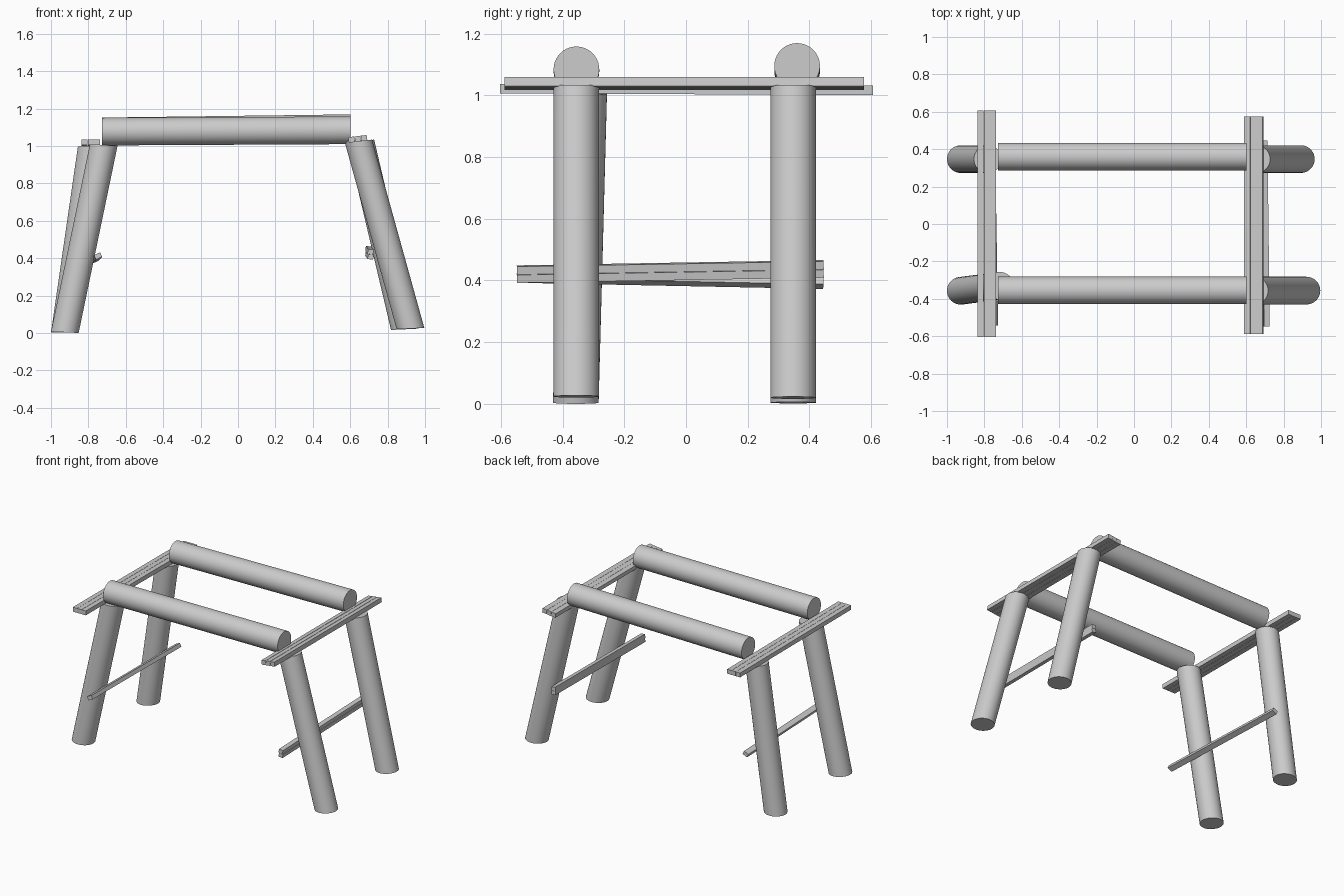
import bpy, bmesh, math
from mathutils import Matrix, Vector

if "Cube" in bpy.data.objects:
    bpy.data.objects.remove(bpy.data.objects["Cube"])

R = 0.074  # log radius


def make_object(name, bm):
    mesh = bpy.data.meshes.new(name)
    bm.to_mesh(mesh)
    bm.free()
    obj = bpy.data.objects.new(name, mesh)
    bpy.context.collection.objects.link(obj)
    return obj


def smooth_sides(obj):
    for p in obj.data.polygons:
        p.use_smooth = len(p.vertices) == 4


def leg(name, bottom, top, tilt):
    """Slanted log whose ends are cut nearly level."""
    b, t = Vector(bottom), Vector(top)
    bm = bmesh.new()
    bmesh.ops.create_cone(bm, cap_ends=True, segments=40, radius1=R, radius2=R, depth=1)
    for v in bm.verts:
        x, y, z = v.co
        v.co = b.lerp(t, z + 0.5) + Vector((x, y, x * tilt))
    smooth_sides(make_object(name, bm))


def axis_matrix(a, b, roll=0):
    """Frame whose z axis runs from a to b, centred between them."""
    a, b = Vector(a), Vector(b)
    d = (b - a).normalized()
    side = Vector((0, 0, 1)).cross(d).normalized()
    rot = Matrix((side, d.cross(side), d)).transposed().to_4x4()
    return Matrix.Translation((a + b) / 2) @ rot @ Matrix.Rotation(roll, 4, 'Z')


def beam(name, a, b):
    bm = bmesh.new()
    bmesh.ops.create_cone(bm, cap_ends=True, segments=40, radius1=R, radius2=R,
                          depth=(Vector(b) - Vector(a)).length, matrix=axis_matrix(a, b))
    smooth_sides(make_object(name, bm))


def slat(name, a, b, width=0.032, height=0.03, roll=0):
    bm = bmesh.new()
    size = Matrix.Diagonal((width, height, (Vector(b) - Vector(a)).length, 1))
    bmesh.ops.create_cube(bm, size=1, matrix=axis_matrix(a, b, roll) @ size)
    make_object(name, bm)


# Four splayed log legs
leg("front_left_leg", (-0.926, -0.357, 0.004), (-0.718, -0.33, 1.005), -0.05)
leg("back_left_leg", (-0.926, 0.347, 0.004), (-0.782, 0.347, 1.0), 0.03)
leg("front_right_leg", (0.922, -0.356, 0.024), (0.643, -0.356, 1.03), 0.05)
leg("back_right_leg", (0.892, 0.347, 0.02), (0.654, 0.347, 1.03), 0.05)

# Two long beams
beam("front_beam", (-0.727, -0.355, 1.077), (0.602, -0.355, 1.084))
beam("back_beam", (-0.727, 0.36, 1.078), (0.602, 0.36, 1.095))

# Three cross slats over each pair of legs
for i in range(3):
    x = -0.82 + i * 0.0335
    slat(f"left_cross_slat_{i + 1}", (x, -0.603, 1.021), (x, 0.606, 1.016))
    x = 0.607 + i * 0.0335
    z = 1.034 + i * 0.004
    slat(f"right_cross_slat_{i + 1}", (x, -0.588, z), (x, 0.576, z), roll=math.radians(-8))

# Lower braces on the inner side of the legs
slat("left_brace", (-0.748, -0.543, 0.412), (-0.765, 0.445, 0.392),
     0.036, 0.026, math.radians(-25))
for i, z in enumerate((0.407, 0.434)):
    slat(f"right_brace_{i + 1}", (0.709, -0.548, z), (0.697, 0.446, z + 0.017),
         0.03, 0.026, math.radians(8))
